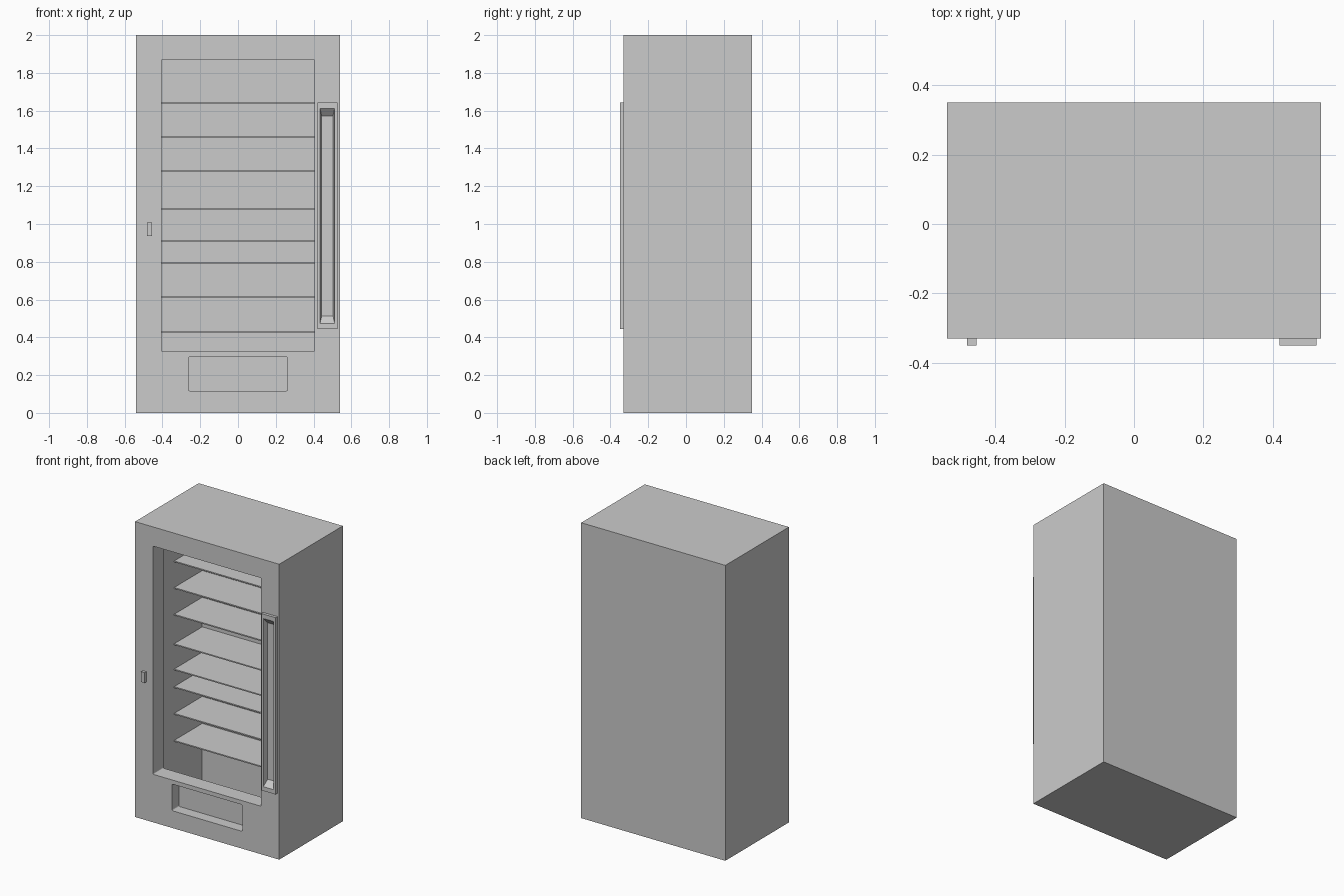
import bpy, bmesh

if "Cube" in bpy.data.objects:
    bpy.data.objects.remove(bpy.data.objects["Cube"])


def mesh_object(name, bm):
    bmesh.ops.recalc_face_normals(bm, faces=bm.faces)
    mesh = bpy.data.meshes.new(name)
    bm.to_mesh(mesh)
    bm.free()
    obj = bpy.data.objects.new(name, mesh)
    bpy.context.collection.objects.link(obj)
    return obj


def box(name, x, y, z, round_y=0.0):
    """Box from (min, max) ranges; round_y rounds the edges running along y."""
    bm = bmesh.new()
    bmesh.ops.create_cube(bm, size=1)
    for v in bm.verts:
        v.co = [r[0] if c < 0 else r[1] for c, r in zip(v.co, (x, y, z))]
    if round_y:
        edges = [e for e in bm.edges
                 if abs(e.verts[0].co.y - e.verts[1].co.y) > 1e-5]
        bmesh.ops.bevel(bm, geom=edges, offset=round_y, segments=3,
                        profile=0.5, affect='EDGES')
    return mesh_object(name, bm)


def taper_front(obj, y_back, dx, dz):
    """Shrink the rear face of a cutter so the recess has sloped walls."""
    vs = obj.data.vertices
    cx = sum(v.co.x for v in vs) / len(vs)
    cz = sum(v.co.z for v in vs) / len(vs)
    for v in vs:
        if abs(v.co.y - y_back) < 1e-5:
            v.co.x += dx if v.co.x < cx else -dx
            v.co.z += dz if v.co.z < cz else -dz


def cut(target, cutters):
    for c in cutters:
        c.hide_render = True
        mod = target.modifiers.new("cut", 'BOOLEAN')
        mod.operation = 'DIFFERENCE'
        mod.solver = 'EXACT'
        mod.object = c
        bpy.context.view_layer.objects.active = target
        bpy.ops.object.modifier_apply(modifier=mod.name)


FRONT = -0.33

# Cabinet and front handle panel
cabinet = box("cabinet", (-0.54, 0.54), (FRONT, 0.35), (0, 2))
panel = box("control_panel", (0.42, 0.526), (-0.35, FRONT), (0.445, 1.642))

# Hollow interior, display window, delivery slot and panel recess
interior = box("interior_cutter", (-0.45, 0.45), (-0.22, 0.26), (0.05, 1.95))
window = box("window_cutter", (-0.405, 0.405), (-0.40, -0.20), (0.325, 1.87), 0.006)
slot = box("slot_cutter", (-0.263, 0.263), (-0.40, -0.255), (0.117, 0.297), 0.008)
recess = box("recess_cutter", (0.433, 0.513), (-0.355, -0.315), (0.468, 1.618))
taper_front(recess, -0.315, 0.01, 0.045)
cut(cabinet, [interior, window, slot, recess])
cut(panel, [recess])
for c in (interior, window, slot, recess):
    bpy.data.objects.remove(c, do_unlink=True)

# Product shelves
for i, z in enumerate((0.432, 0.615, 0.796, 0.915, 1.086, 1.286, 1.467, 1.647)):
    box(f"shelf_{i + 1}", (-0.45, 0.45), (-0.04, 0.26), (z - 0.008, z))

# Small door lock on the left of the front
box("door_lock", (-0.481, -0.455), (-0.35, FRONT), (0.937, 1.007))
